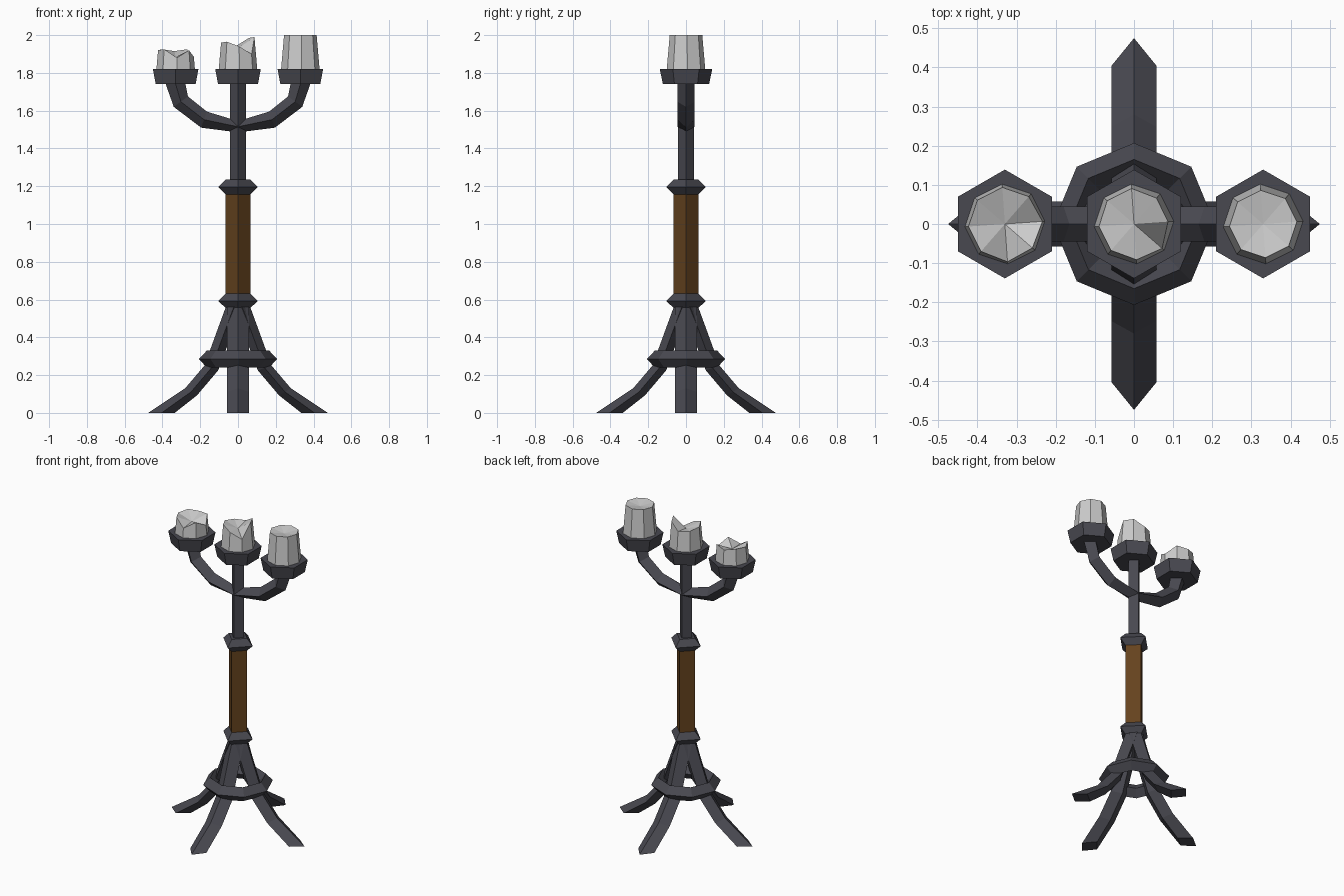
import bpy, bmesh
from math import sin, cos, pi, radians
from mathutils import Vector, Matrix

if "Cube" in bpy.data.objects:
    bpy.data.objects.remove(bpy.data.objects["Cube"])

def material(name, rgb):
    m = bpy.data.materials.new(name)
    m.diffuse_color = (*rgb, 1)
    m.use_nodes = True
    m.node_tree.nodes["Principled BSDF"].inputs["Base Color"].default_value = m.diffuse_color
    return m

IRON = material("dark_iron", (0.065, 0.065, 0.08))
WOOD = material("dark_wood", (0.13, 0.055, 0.013))

def loft(name, rings, mat=None, closed=False, dish=None):
    """Skin a list of equal-length point rings; cap the ends, or join them when closed."""
    bm = bmesh.new()
    vs = [[bm.verts.new(p) for p in r] for r in rings]
    n = len(vs[0])
    pairs = list(zip(vs, vs[1:])) + ([(vs[-1], vs[0])] if closed else [])
    for a, b in pairs:
        for i in range(n):
            j = (i + 1) % n
            bm.faces.new((a[i], a[j], b[j], b[i]))
    if not closed:
        bm.faces.new(vs[0][::-1])
        if dish is None:
            bm.faces.new(vs[-1])
        else:
            c = bm.verts.new(dish)
            for i in range(n):
                bm.faces.new((vs[-1][i], vs[-1][(i + 1) % n], c))
    bmesh.ops.recalc_face_normals(bm, faces=bm.faces)
    me = bpy.data.meshes.new(name)
    bm.to_mesh(me)
    bm.free()
    ob = bpy.data.objects.new(name, me)
    bpy.context.collection.objects.link(ob)
    if mat:
        me.materials.append(mat)
    return ob

def ring(n, r, z, x=0, turn=0):
    return [(x + r * cos(2 * pi * i / n + turn), r * sin(2 * pi * i / n + turn), z)
            for i in range(n)]

def lathe(name, n, profile, mat, x=0, turn=0, closed=False):
    return loft(name, [ring(n, r, z, x, turn) for r, z in profile], mat, closed)

# Square stem, corners on the axes, with two flared collars
lathe("wood_shaft", 4, [(0.065, 0.61), (0.065, 1.18)], WOOD)
lathe("upper_stem", 4, [(0.043, 1.18), (0.043, 1.76)], IRON)
for name, z in (("lower_collar", 0.593), ("upper_collar", 1.195)):
    lathe(name, 4, [(0.065, z - 0.038), (0.105, z), (0.065, z + 0.04)], IRON)

# Eight-sided brace ring around the legs
lathe("leg_brace_ring", 8, [(0.207, 0.285), (0.165, 0.33), (0.125, 0.285), (0.165, 0.24)],
      IRON, closed=True)

# Four splayed legs: outer ridge and inner ridge of a diamond section
leg_path = [((0.065, 0.56), (-0.02, 0.56)), ((0.178, 0.25), (0.105, 0.225)),
            ((0.28, 0.13), (0.217, 0.093)), ((0.475, 0), (0.335, 0))]
for k in range(4):
    rot = Matrix.Rotation(k * pi / 2, 3, 'Z')
    rings = []
    for (xo, zo), (xi, zi) in leg_path:
        xm, zm = (xo + xi) / 2, (zo + zi) / 2
        pts = [(xo, 0, zo), (xm, 0.057, zm), (xi, 0, zi), (xm, -0.057, zm)]
        rings.append([rot @ Vector(p) for p in pts])
    loft(f"leg_{k + 1}", rings, IRON)

# Two curved arms, diamond section
arm_path = [((0, 1.545), (0, 1.485)), ((0.165, 1.595), (0.195, 1.51)),
            ((0.265, 1.675), (0.34, 1.62)), ((0.28, 1.75), (0.386, 1.75))]
for side, s in (("left", -1), ("right", 1)):
    rings = []
    for (xu, zu), (xl, zl) in arm_path:
        xm, zm = s * (xu + xl) / 2, (zu + zl) / 2
        rings.append([(s * xu, 0, zu), (xm, 0.045, zm), (s * xl, 0, zl), (xm, -0.045, zm)])
    loft(f"{side}_arm", rings, IRON)

# Hexagonal cups and melted eight-sided candles (rim heights anticlockwise from +x)
candles = {
    "left": (-0.33, [1.885, 1.925, 1.915, 1.925, 1.92, 1.925, 1.88, 1.92], 1.885),
    "middle": (0, [1.99, 1.985, 1.945, 1.95, 1.96, 1.965, 1.94, 1.90], 1.93),
    "right": (0.33, [2.0] * 8, 1.985),
}
for name, (x, rim, centre) in candles.items():
    lathe(f"{name}_cup", 6, [(0.122, 1.74), (0.139, 1.82)], IRON, x, pi / 6)
    base = ring(8, 0.103, 1.81, x, radians(4))
    top = []
    for (px, py, _), z in zip(base, rim):
        k = 1 - 0.85 * (z - 1.81)   # slight taper with height
        top.append((x + (px - x) * k, py * k, z))
    loft(f"{name}_candle", [base, top], dish=(x, 0, centre))
